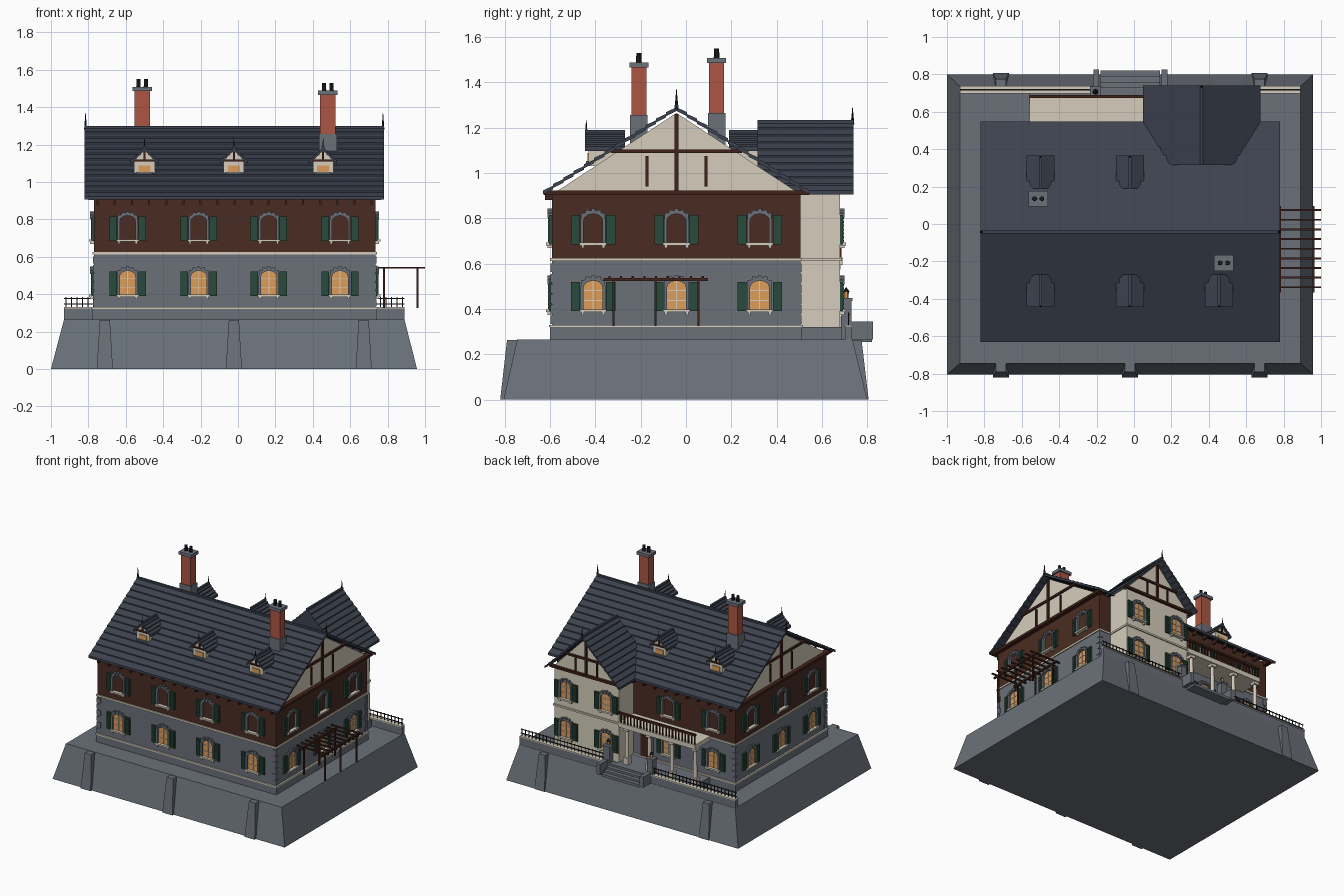
import bpy, bmesh, math
from mathutils import Matrix, Vector

default_cube = bpy.data.objects.get("Cube")
if default_cube:
    bpy.data.objects.remove(default_cube)


def material(name, *srgb):
    mat = bpy.data.materials.new(name)
    linear = [((c / 255 + .055) / 1.055) ** 2.4 for c in srgb] + [1]
    mat.diffuse_color = linear
    mat.use_nodes = True
    mat.node_tree.nodes["Principled BSDF"].inputs["Base Color"].default_value = linear
    return mat


stone = material("grey stone", 107, 113, 122)
slate = material("dark slate", 60, 66, 79)
cladding = material("brown cladding", 74, 44, 34)
timber = material("dark timber", 66, 34, 25)
cream = material("cream plaster", 214, 206, 188)
brick = material("red brick", 172, 86, 68)
glass = material("warm glass", 222, 158, 90)
green = material("shutter green", 40, 74, 59)
iron = material("black iron", 31, 33, 38)

parts = {}
WORLD = Matrix.Identity(4)


def mesh_for(name, mat):
    return parts.setdefault(name, (bmesh.new(), mat))[0]


def solid(name, mat, lower, upper, frame):
    """Close two matching loops of points into a solid."""
    bm = mesh_for(name, mat)
    a = [bm.verts.new(frame @ Vector(p)) for p in lower]
    b = [bm.verts.new(frame @ Vector(p)) for p in upper]
    bm.faces.new(a)
    bm.faces.new(b[::-1])
    for i in range(len(a)):
        j = (i + 1) % len(a)
        bm.faces.new((a[i], a[j], b[j], b[i]))


def frustum(name, mat, bottom, top, z, frame=WORLD):
    def loop(r, h):
        return [(r[0], r[2], h), (r[1], r[2], h), (r[1], r[3], h), (r[0], r[3], h)]
    solid(name, mat, loop(bottom, z[0]), loop(top, z[1]), frame)


def block(name, mat, x, y, z, frame=WORLD):
    frustum(name, mat, (*x, *y), (*x, *y), z, frame)


def prism(name, mat, outline, depth, frame=WORLD):
    solid(name, mat, [(u, depth[0], z) for u, z in outline],
          [(u, depth[1], z) for u, z in outline], frame)


def cone(name, mat, at, z, r, tip=None, sides=10):
    place = Matrix.Translation((at[0], at[1], sum(z) / 2))
    bmesh.ops.create_cone(mesh_for(name, mat), cap_ends=True, segments=sides, radius1=r,
                          radius2=r if tip is None else tip, depth=z[1] - z[0], matrix=place)


def facing(x, y, degrees, z=0):
    """Local frame whose -y axis points out of the wall."""
    return Matrix.Translation((x, y, z)) @ Matrix.Rotation(math.radians(degrees), 4, 'Z')


def arch(half, spring, rise):
    curve = [(half * math.cos(math.pi * i / 6), spring + rise * math.sin(math.pi * i / 6))
             for i in range(7)]
    return [(half, 0)] + curve + [(-half, 0)]


def window(frame, glazed=True):
    inner, outer = arch(.042, .105, .03), arch(.055, .11, .042)
    for i in range(len(inner) - 1):
        prism("window_surrounds", stone, [inner[i], inner[i + 1], outer[i + 1], outer[i]],
              (-.016, .01), frame)
    for i in range(5):
        turn = math.radians(30 + 30 * i)
        u, h = .052 * math.cos(turn), .108 + .04 * math.sin(turn)
        block("window_voussoirs", stone, (u - .008, u + .008), (-.02, .01), (h - .01, h + .01), frame)
    block("window_sills", cream, (-.06, .06), (-.026, .01), (-.004, .008), frame)
    for s in (-1, 1):
        block("window_sill_brackets", cream, sorted((s * .04, s * .052)), (-.02, .01), (-.016, 0), frame)
        block("shutters", green, sorted((s * .058, s * .098)), (-.012, .01), (0, .13), frame)
        for k in range(7):
            h = .01 + k * .017
            block("shutter_louvres", green, sorted((s * .063, s * .093)), (-.017, 0), (h, h + .009), frame)
    if glazed:
        prism("window_glass", glass, inner, (-.005, .01), frame)
        block("window_mullions", cream, (-.0025, .0025), (-.009, .01), (0, .133), frame)
        for h in (.045, .09):
            block("window_bars", cream, (-.042, .042), (-.008, .01), (h, h + .004), frame)


def gable_roof(name, half, eave, ridge, depth, frame, rows):
    for s in (-1, 1):
        for k in range(rows):
            (u, a), (v, b) = [(s * half * (1 - t), eave + (ridge - eave) * t)
                              for t in (k / rows, (k + 1) / rows)]
            prism(name, slate, [(u, a + .008), (v, b), (v, b - .016), (u, a - .01)], depth, frame)
    block(name + "_ridge", slate, (-.008, .008), depth, (ridge - .01, ridge + .01), frame)


def triangle(name, mat, half, base, apex, depth, frame):
    prism(name, mat, [(-half, base), (half, base), (0, apex)], depth, frame)


# Sloping terrace with buttresses
frustum("terrace_base", stone, (-1, .957, -.805, .8), (-.93, .89, -.745, .735), (0, .265))
for x in (-.712, -.022, .672):
    frustum("front_buttresses", stone, (x - .043, x + .043, -.82, -.7),
            (x - .027, x + .027, -.79, -.7), (0, .262))
for x in (-.712, .672):
    frustum("back_buttresses", stone, (x - .043, x + .043, .7, .806),
            (x - .027, x + .027, .7, .775), (0, .262))

# Main house walls
LEFT, RIGHT, FRONT, BACK, MIDDLE = -.77, .735, -.592, .505, -.042


def storey(name, mat, grow, z):
    block(name, mat, (LEFT - grow, RIGHT + grow), (FRONT - grow, BACK + grow), z)


storey("house_plinth", stone, .008, (.262, .32))
storey("plinth_band", cream, .012, (.32, .33))
storey("lower_walls", stone, 0, (.32, .615))
storey("storey_band", cream, .008, (.612, .626))
storey("upper_walls", cladding, 0, (.62, .91))
for x in (LEFT, RIGHT):
    for y in (FRONT, BACK):
        for k in range(6):
            a, b = (.03, .018) if k % 2 else (.018, .03)
            xs = (x - .005, x + a) if x < 0 else (x - a, x + .005)
            ys = (y - .005, y + b) if y < 0 else (y - b, y + .005)
            block("corner_quoins", stone, xs, ys, (.333 + k * .046, .371 + k * .046))

# Main windows
COLUMNS = (-.59, -.21, .165, .545)
for sill, lit in ((.39, True), (.685, False)):
    for x in COLUMNS:
        window(facing(x, FRONT, 0, sill), lit)
    for x in COLUMNS[:2]:
        window(facing(x, BACK, 180, sill), lit)
    for y in (-.41, MIDDLE, .325):
        window(facing(RIGHT, y, 90, sill), lit)
        window(facing(LEFT, y, -90, sill), lit)

# Main roof, gables and timbering
along = facing(0, MIDDLE, 90)
gable_roof("main_roof", .59, .915, 1.29, (-.78, .82), along, 13)
for x, turn in ((RIGHT, 90), (LEFT, -90)):
    end = facing(x, MIDDLE, turn)
    triangle("main_gables", cream, .55, .905, 1.265, (0, .03), end)
    block("gable_tie_beams", timber, (-.585, .585), (-.03, .02), (.903, .922), end)
    block("gable_collars", timber, (-.29, .29), (-.012, .02), (1.088, 1.104), end)
    block("gable_king_posts", timber, (-.009, .009), (-.014, .02), (.92, 1.26), end)
    for u in (-.13, .13):
        block("gable_struts", timber, (u - .006, u + .006), (-.01, .02), (.94, 1.075), end)
for x in (-.815, .775):
    cone("ridge_finials", iron, (x, MIDDLE), (1.28, 1.37), .009, .001, 6)
for k in range(17):
    x = LEFT + .02 + k * .0915
    block("front_rafter_tails", timber, (x - .006, x + .006), (-.622, FRONT), (.88, .908))
    if x < .08:
        block("back_rafter_tails", timber, (x - .006, x + .006), (BACK, .545), (.88, .908))


# Dormers
def dormer(frame):
    block("dormer_walls", cream, (-.055, .055), (0, .16), (1.03, 1.12), frame)
    triangle("dormer_gables", cream, .062, 1.11, 1.17, (0, .15), frame)
    gable_roof("dormer_roofs", .075, 1.108, 1.18, (-.015, .16), frame, 4)
    block("dormer_glass", glass, (-.032, .032), (-.005, .01), (1.052, 1.088), frame)
    block("dormer_sills", stone, (-.045, .045), (-.012, .01), (1.042, 1.052), frame)
    block("dormer_beams", timber, (-.06, .06), (-.01, .01), (1.11, 1.12), frame)
    block("dormer_posts", timber, (-.005, .005), (-.01, .01), (1.115, 1.165), frame)
    tip = frame @ Vector((0, -.01, 0))
    cone("dormer_finials", iron, tip, (1.17, 1.235), .006, .001, 6)


for x in (-.5, -.022, .455):
    dormer(facing(x, -.43, 0))
    if x < .4:
        dormer(facing(x, .35, 180))

# Chimneys
for x, y, base, foot, top in ((-.512, .135, 1.08, 1.265, 1.5), (.48, -.208, 1.1, 1.255, 1.48)):
    def course(name, mat, half, z):
        block(name, mat, (x - half, x + half), (y - half * .8, y + half * .8), z)
    course("chimney_bases", stone, .048, (base, foot))
    course("chimney_stacks", brick, .041, (foot, top - .015))
    course("chimney_caps", stone, .053, (top - .015, top + .008))
    for s in (-.02, .02):
        cone("chimney_pots", iron, (x + s, y), (top, top + .05), .013, .011)

# Rear wing
WING, WALL = .362, .68
block("wing_plinth", stone, (.082, .643), (.45, .688), (.262, .32))
block("wing_walls", cream, (.09, .635), (.45, WALL), (.31, .92))
block("wing_band", cream, (.083, .642), (.45, .688), (.612, .625))
rear = facing(WING, WALL, 180)
triangle("wing_gable", cream, .285, .905, 1.2, (0, .02), rear)
gable_roof("wing_roof", .315, .915, 1.225, (-.06, .365), rear, 10)
triangle("wing_roof_end", slate, .3, .915, 1.215, (.345, .36), rear)
block("wing_tie_beam", timber, (-.3, .3), (-.02, .01), (.905, .922), rear)
block("wing_collar", timber, (-.17, .17), (-.012, .01), (1.03, 1.045), rear)
block("wing_king_post", timber, (-.008, .008), (-.014, .01), (.92, 1.19), rear)
for u in (-.09, .09):
    block("wing_struts", timber, (u - .006, u + .006), (-.01, .01), (.92, 1.035), rear)
cone("wing_finial", iron, (WING, .735), (1.215, 1.29), .008, .001, 6)
for x in (WING - .17, WING + .17):
    for sill in (.39, .685):
        window(facing(x, WALL, 180, sill))

# Porch and balcony
block("porch_floor", stone, (-.56, .09), (BACK, .7), (.262, .32))
block("balcony_slab", cream, (-.56, .09), (BACK, .69), (.595, .63))
for x in (-.54, -.345, -.155, .035):
    cone("porch_columns", cream, (x, .66), (.34, .58), .015, .013, 12)
    for z in ((.32, .37), (.575, .6)):
        block("column_blocks", cream, (x - .021, x + .021), (.639, .681), z)
block("balcony_handrail", timber, (-.56, .09), (.674, .69), (.695, .71))
for k in range(24):
    x = -.553 + k * .027
    block("balcony_balusters", timber, (x - .004, x + .004), (.678, .686), (.63, .7))
block("porch_door", timber, (-.065, .025), (BACK, .515), (.325, .53))
block("door_surround", stone, (-.08, .04), (BACK, .51), (.325, .548))

# Terrace parapet, railing, steps and lantern piers
for x0, x1 in ((-.93, -.2), (.16, .89)):
    block("parapet_wall", stone, (x0, x1), (.703, .733), (.262, .322))
    block("parapet_coping", cream, (x0, x1), (.698, .737), (.322, .33))
    for z in (.345, .374):
        block("terrace_rails", iron, (x0, x1), (.715, .721), (z, z + .005))
    for k in range(25):
        x = x0 + .01 + k * (x1 - x0 - .02) / 24
        block("terrace_rail_bars", iron, (x - .002, x + .002), (.716, .72), (.33, .384))
for k in range(4):
    block("entrance_steps", stone, (-.18, .14), (.69, .82 - k * .03), (.255, .275 + k * .015))
for x in (-.205, .16):
    block("step_side_walls", stone, (x - .012, x + .018), (.72, .825), (.265, .345))
    block("lantern_piers", stone, (x - .024, x + .024), (.685, .73), (.265, .435))
    block("pier_caps", stone, (x - .029, x + .029), (.68, .735), (.435, .448))
    cone("lantern_glass", glass, (x, .707), (.448, .475), .01, .012, 6)
    cone("lantern_roofs", iron, (x, .707), (.475, .495), .016, .002, 6)

# Side pergola
for y in (-.32, -.135, .055):
    for x in (.78, .96):
        block("pergola_posts", timber, (x - .005, x + .005), (y - .005, y + .005), (.325, .53))
for x in (.78, .96):
    block("pergola_beams", timber, (x - .006, x + .006), (-.365, .097), (.523, .536))
for k in range(9):
    y = -.338 + k * .0515
    block("pergola_slats", timber, (RIGHT, 1), (y - .005, y + .005), (.536, .546))

# Turn every part into an object
for name, (bm, mat) in parts.items():
    bmesh.ops.recalc_face_normals(bm, faces=bm.faces)
    mesh = bpy.data.meshes.new(name)
    bm.to_mesh(mesh)
    bm.free()
    mesh.materials.append(mat)
    bpy.context.collection.objects.link(bpy.data.objects.new(name, mesh))
